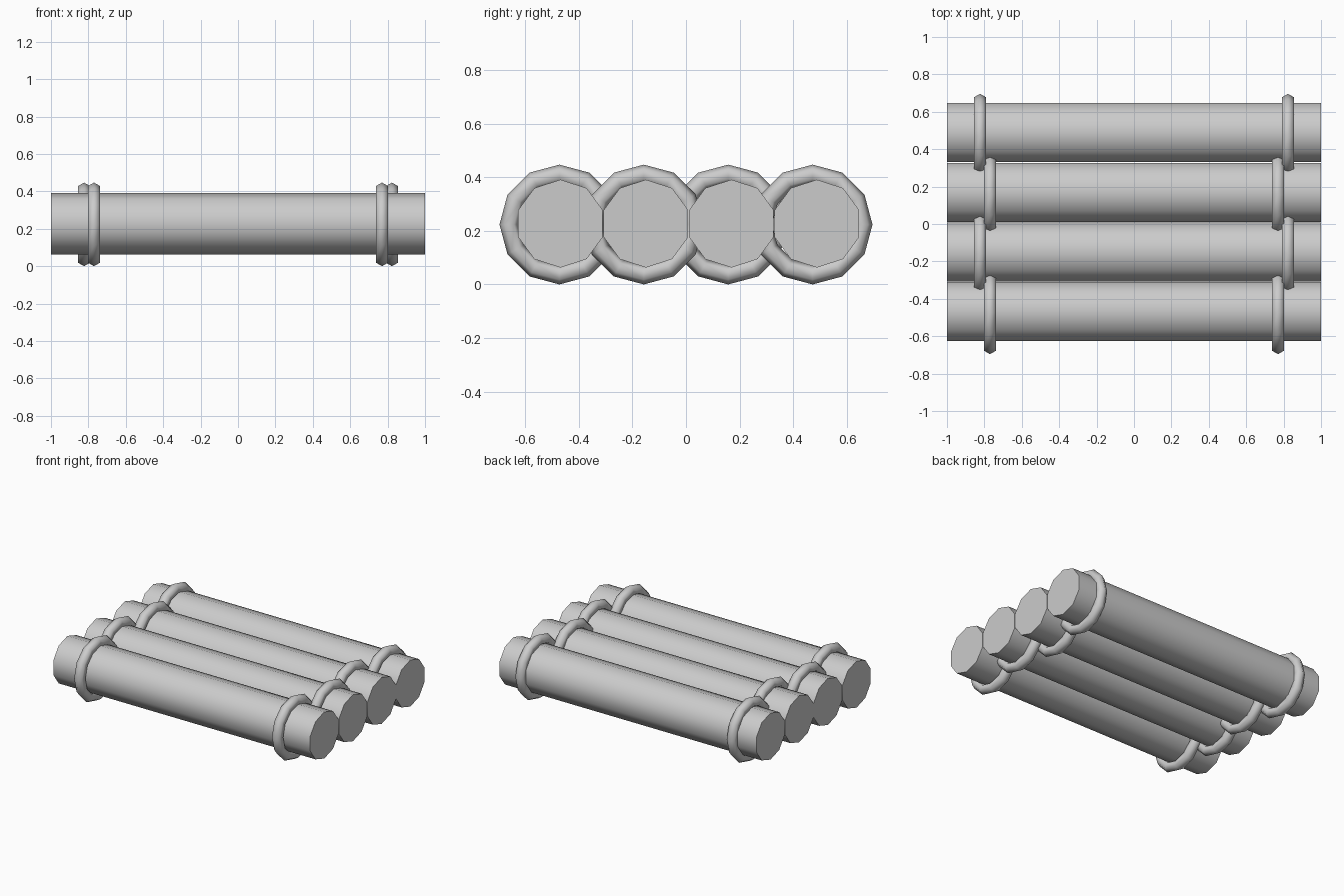
import bpy, bmesh
from math import sin, cos, pi, radians

if "Cube" in bpy.data.objects:
    bpy.data.objects.remove(bpy.data.objects["Cube"])

LOG_R, LOG_SIDES, LOG_Z = 0.164, 10, 0.227
RING_R, TUBE_R, RING_Z = 0.1875, 0.036, 0.2235


def finish(bm, name, angle):
    bmesh.ops.recalc_face_normals(bm, faces=bm.faces)
    mesh = bpy.data.meshes.new(name)
    bm.to_mesh(mesh)
    bm.free()
    ob = bpy.data.objects.new(name, mesh)
    bpy.context.collection.objects.link(ob)
    bpy.ops.object.select_all(action='DESELECT')
    ob.select_set(True)
    bpy.context.view_layer.objects.active = ob
    bpy.ops.object.shade_smooth_by_angle(angle=radians(angle))


def log(name, y):
    # ten-sided prism along x with a corner pointing up
    bm = bmesh.new()
    ring = []
    for i in range(LOG_SIDES):
        a = 2 * pi * i / LOG_SIDES
        ring.append(bm.verts.new((-1, y + LOG_R * 1.01 * sin(a), LOG_Z + LOG_R * cos(a))))
    face = bm.faces.new(ring)
    ext = bmesh.ops.extrude_face_region(bm, geom=[face], use_keep_orig=True)
    new = [g for g in ext['geom'] if isinstance(g, bmesh.types.BMVert)]
    bmesh.ops.translate(bm, verts=new, vec=(2, 0, 0))
    finish(bm, name, 50)


def ring(name, x, y, segs=12, sides=6):
    # low-poly rope loop around the x axis
    bm = bmesh.new()
    loops = []
    for i in range(segs):
        a = 2 * pi * i / segs
        loop = []
        for j in range(sides):
            t = 2 * pi * j / sides
            r = RING_R + TUBE_R * cos(t)
            loop.append(bm.verts.new((x + TUBE_R * sin(t), y + r * sin(a), RING_Z + r * cos(a))))
        loops.append(loop)
    for i in range(segs):
        p, q = loops[i], loops[(i + 1) % segs]
        for j in range(sides):
            k = (j + 1) % sides
            bm.faces.new((p[j], p[k], q[k], q[j]))
    finish(bm, name, 80)


# four logs, each bound by a rope loop near both ends, loops staggered in x
for n in range(4):
    k = n - 1.5
    log(f"log_{n + 1}", 0.01 + 0.319 * k)
    x = 0.77 if n % 2 == 0 else 0.823
    for side, s in (("left", -1), ("right", 1)):
        ring(f"rope_loop_{side}_{n + 1}", s * x, 0.315 * k)
